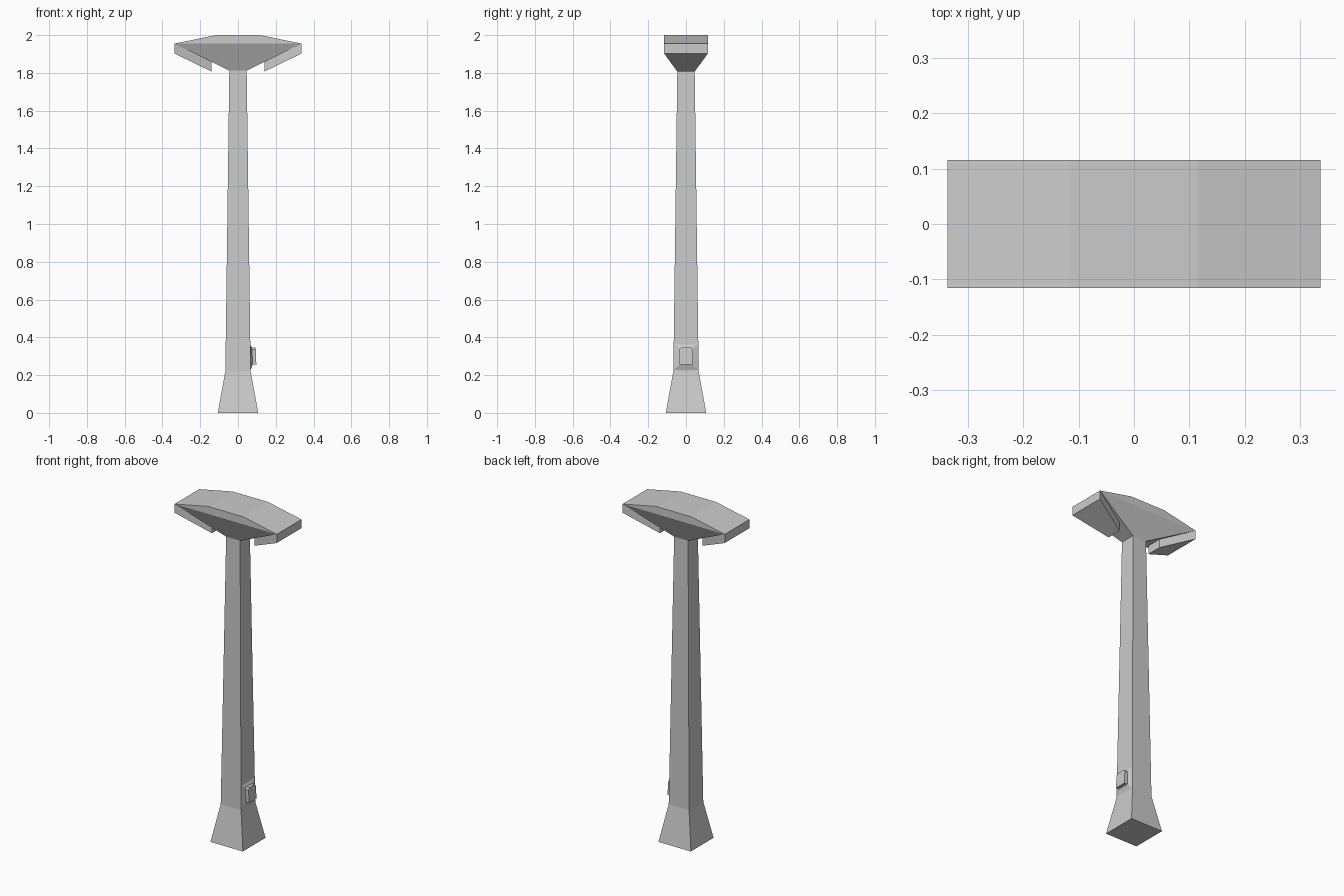
import bpy, bmesh, math

if "Cube" in bpy.data.objects:
    bpy.data.objects.remove(bpy.data.objects["Cube"])


def hull(name, points):
    """Flat-faced convex solid around a few corner points."""
    bm = bmesh.new()
    for p in points:
        bm.verts.new(p)
    bmesh.ops.convex_hull(bm, input=bm.verts)
    bmesh.ops.dissolve_limit(bm, angle_limit=math.radians(1),
                             verts=bm.verts, edges=bm.edges)
    bmesh.ops.recalc_face_normals(bm, faces=bm.faces)
    mesh = bpy.data.meshes.new(name)
    bm.to_mesh(mesh)
    bm.free()
    obj = bpy.data.objects.new(name, mesh)
    bpy.context.collection.objects.link(obj)
    return obj


def rect(hx, hy, z):
    return [(sx * hx, sy * hy, z) for sx in (-1, 1) for sy in (-1, 1)]


def both_y(*corners):
    """Mirror (x, half_width, z) corners across y."""
    return [(x, s * w, z) for x, w, z in corners for s in (-1, 1)]


# Flared foot and tapering post
hull("foot", rect(0.107, 0.107, 0) + rect(0.067, 0.067, 0.22))
hull("post", rect(0.067, 0.067, 0.22) + rect(0.046, 0.046, 1.812))

# Wide faceted head flaring out of the post
hull("head", rect(0.046, 0.046, 1.812) + rect(0.337, 0.116, 1.955)
     + rect(0.116, 0.116, 2.0))

# Tapered lamp panels hanging under each wing
for side, label in ((-1, "left"), (1, "right")):
    hull(label + "_lamp_panel", both_y(
        (side * 0.337, 0.116, 1.955), (side * 0.337, 0.116, 1.903),
        (side * 0.14, 0.046, 1.859), (side * 0.14, 0.046, 1.807)))

# Sloped mount for the control box on the right side of the post
hull("control_mount", both_y(
    (0.066, 0.066, 0.225), (0.064, 0.064, 0.365),
    (0.077, 0.035, 0.255), (0.074, 0.035, 0.345)))

# Control box with clipped upper corners
hull("control_box", both_y(
    (0.070, 0.035, 0.257), (0.097, 0.035, 0.257),
    (0.068, 0.035, 0.335), (0.094, 0.035, 0.335),
    (0.068, 0.025, 0.345), (0.093, 0.025, 0.345)))
